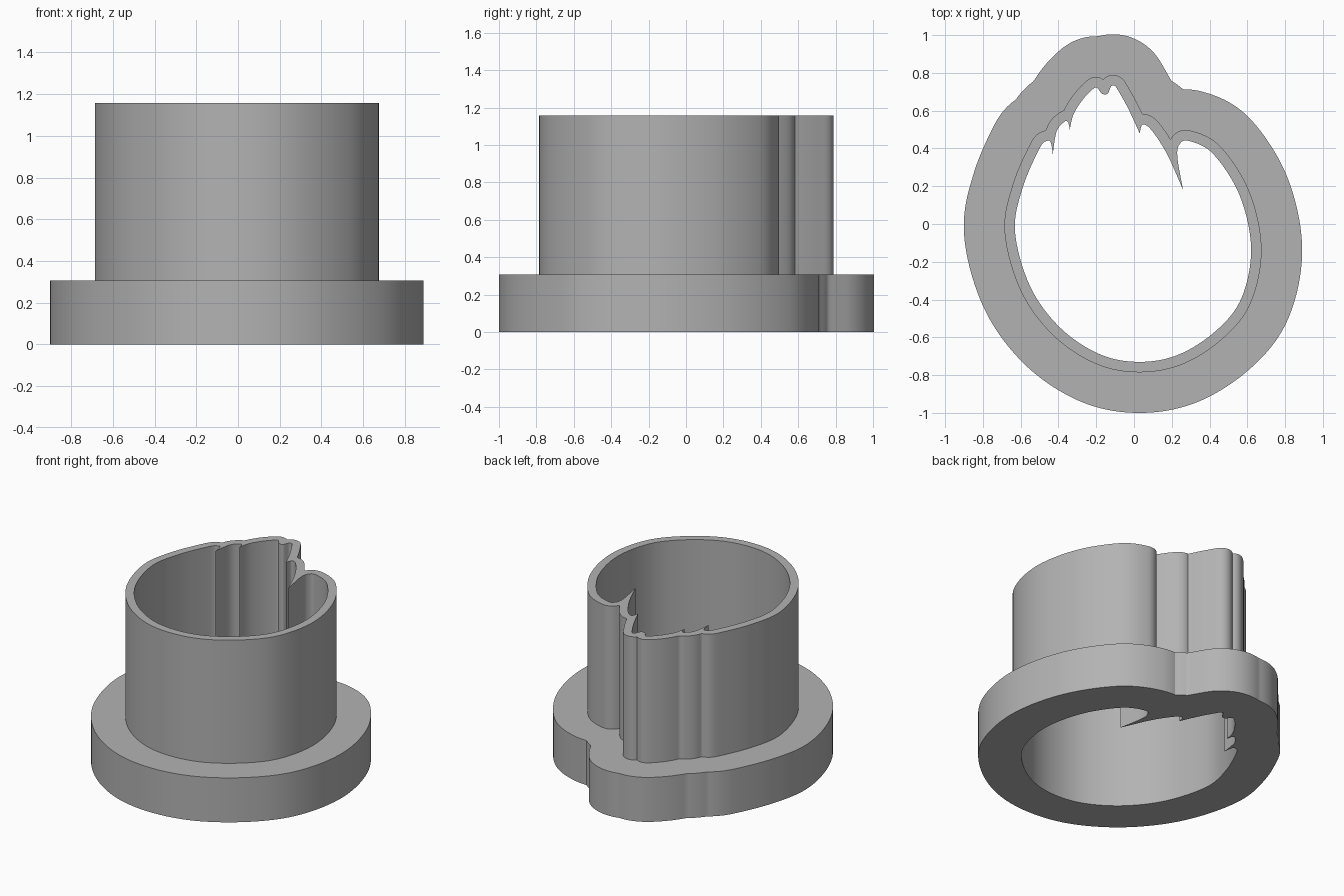
import bpy, bmesh, math
from mathutils import Vector

cube = bpy.data.objects.get("Cube")
if cube:
    bpy.data.objects.remove(cube, do_unlink=True)

FLANGE_HEIGHT, TOTAL_HEIGHT = 0.307, 1.157
WALL_OFFSET, FLANGE_OFFSET = 0.055, 0.27
OUTLINE_SAMPLES = 480

# Bore outline: smooth arcs that meet at sharp cusps
main_arc = [(.26, .18), (.23, .35), (.24, .42), (.29, .44), (.42, .37), (.56, .15),
            (.62, -.13), (.57, -.39), (.44, -.56), (.24, -.69), (.03, -.73),
            (-.18, -.69), (-.39, -.55), (-.55, -.33), (-.63, -.04), (-.59, .19),
            (-.5, .4), (-.46, .44), (-.44, .43), (-.43, .37)]
small_arc = [(-.43, .37), (-.41, .49), (-.37, .54), (-.35, .54), (-.34, .5)]
crown_arc = [(-.34, .5), (-.32, .58), (-.27, .66), (-.21, .72), (-.19, .715), (-.17, .69),
             (-.14, .69), (-.12, .73), (-.1, .73), (-.08, .7), (-.03, .61), (.03, .48)]
side_arc = [(.03, .48), (.04, .52), (.06, .525), (.09, .5), (.14, .43), (.19, .34), (.26, .18)]
arcs = [main_arc, small_arc, crown_arc, side_arc]


def smooth_arc(points, steps):
    """Catmull-Rom curve through the points, without the last one."""
    p = [Vector(q) for q in points]
    p = [p[0]] + p + [p[-1]]
    curve = []
    for a, b, c, d in zip(p, p[1:], p[2:], p[3:]):
        for i in range(steps):
            t = i / steps
            curve.append(b + (c - a) * (t / 2) + (a * 2 - b * 5 + c * 4 - d) * (t * t / 2)
                         + (b * 3 - a - c * 3 + d) * (t ** 3 / 2))
    return curve


def bore_outline(steps):
    return [point for arc in arcs for point in smooth_arc(arc, steps)]


def offset_outline(points, distance):
    """Outer edge of a round brush of the given radius run along the points."""
    outline = []
    for i in range(OUTLINE_SAMPLES):
        angle = math.tau * i / OUTLINE_SAMPLES
        ux, uy = math.cos(angle), math.sin(angle)
        reach = 0
        for x, y in points:
            across = x * uy - y * ux
            if abs(across) < distance:
                along = x * ux + y * uy
                reach = max(reach, along + math.sqrt(distance ** 2 - across ** 2))
        outline.append(Vector((ux * reach, uy * reach)))
    return outline


bm = bmesh.new()


def ring(outline, z):
    """Closed loop of vertices and edges at one height."""
    verts = [bm.verts.new((p.x, p.y, z)) for p in outline]
    edges = [bm.edges.new((v, verts[i - 1])) for i, v in enumerate(verts)]
    return verts, edges


def upright_surface(low, high):
    a, b = low[0], high[0]
    for i in range(len(a)):
        bm.faces.new((a[i - 1], a[i], b[i], b[i - 1]))


def flat_surface(inner, outer):
    bmesh.ops.triangle_fill(bm, edges=inner[1] + outer[1], use_beauty=True, normal=(0, 0, 1))


bore = bore_outline(8)
dense = [tuple(p) for p in bore_outline(64)]
wall = offset_outline(dense, WALL_OFFSET)
flange = offset_outline(dense, FLANGE_OFFSET)

bore_low, bore_high = ring(bore, 0), ring(bore, TOTAL_HEIGHT)
wall_low, wall_high = ring(wall, FLANGE_HEIGHT), ring(wall, TOTAL_HEIGHT)
flange_low, flange_high = ring(flange, 0), ring(flange, FLANGE_HEIGHT)

# Underside, flange shelf and top rim
flat_surface(bore_low, flange_low)
flat_surface(wall_low, flange_high)
flat_surface(bore_high, wall_high)

# Bore, thin wall and flange edge
upright_surface(bore_low, bore_high)
upright_surface(wall_low, wall_high)
upright_surface(flange_low, flange_high)
bmesh.ops.recalc_face_normals(bm, faces=bm.faces)

mesh = bpy.data.meshes.new("flanged_sleeve")
bm.to_mesh(mesh)
bm.free()
sleeve = bpy.data.objects.new("flanged_sleeve", mesh)
bpy.context.collection.objects.link(sleeve)

# Plain grey material
grey = bpy.data.materials.new("grey_plastic")
grey.use_nodes = True
colour = (0.45, 0.45, 0.45, 1)
grey.diffuse_color = colour
grey.node_tree.nodes["Principled BSDF"].inputs["Base Color"].default_value = colour
mesh.materials.append(grey)

# Smooth curves with crisp rims and cusps
bpy.ops.object.select_all(action='DESELECT')
sleeve.select_set(True)
bpy.context.view_layer.objects.active = sleeve
bpy.ops.object.shade_smooth_by_angle(angle=math.radians(30))
